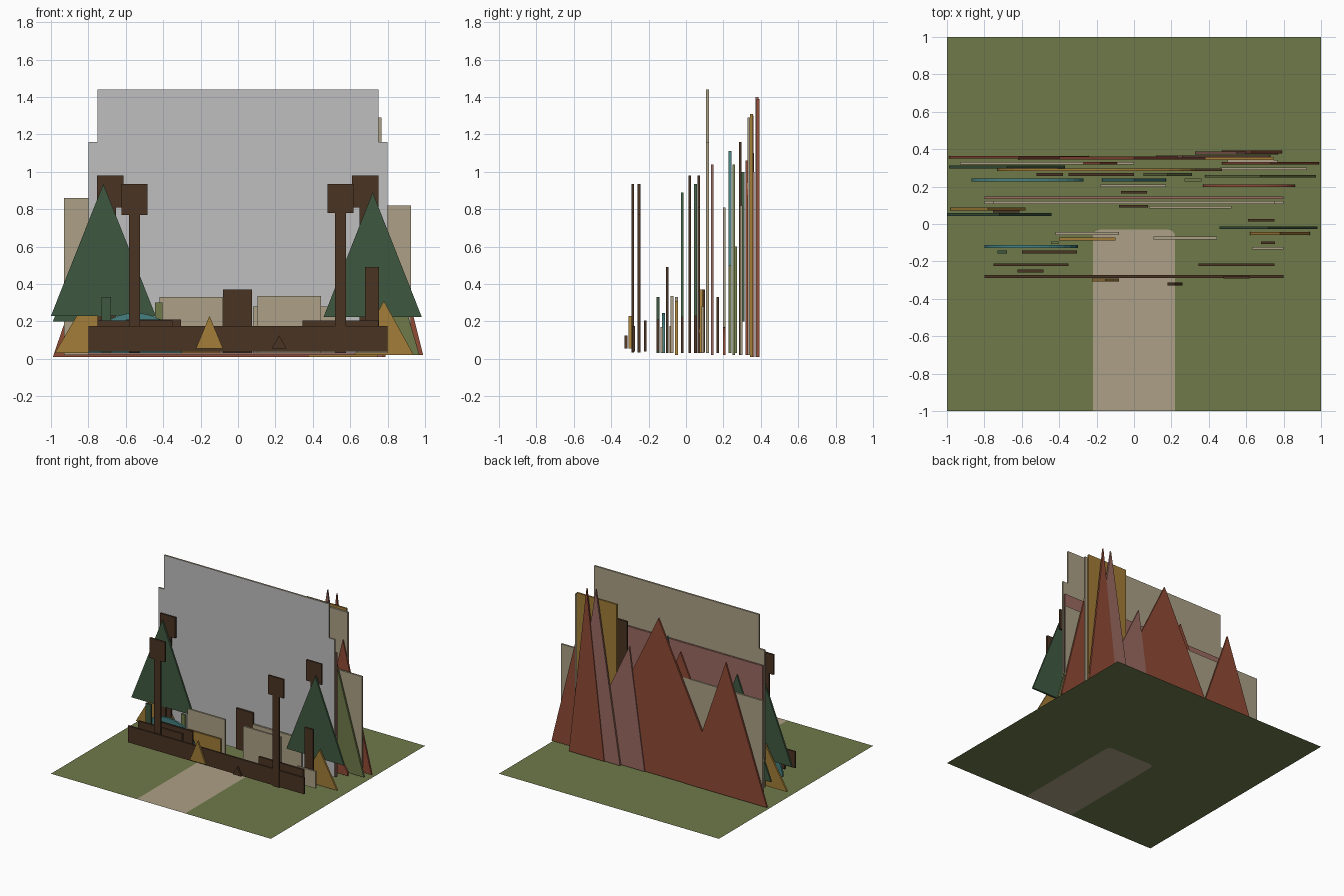
import bpy
import bmesh
import math

default_cube = bpy.data.objects.get("Cube")
if default_cube:
    bpy.data.objects.remove(default_cube, do_unlink=True)

THICK = 0.015


def paint(name, code):
    """Make a flat material from a display colour."""
    channels = [c / 255 for c in bytes.fromhex(code)]
    linear = [((c + 0.055) / 1.055) ** 2.4 for c in channels] + [1.0]
    mat = bpy.data.materials.new(name)
    mat.use_nodes = True
    mat.diffuse_color = linear
    shader = mat.node_tree.nodes["Principled BSDF"]
    shader.inputs["Base Color"].default_value = linear
    shader.inputs["Roughness"].default_value = 1.0
    return mat


TAN = paint("sand tan", "aca086")
GREY = paint("screen grey", "bfbfbf")
BROWN = paint("dark timber", "4a3423")
GREEN = paint("pine green", "3f5940")
GOLD = paint("ochre gold", "a37d38")
TEAL = paint("water teal", "458080")
RED = paint("rust red", "904b36")
PINK = paint("dusty rose", "9a6a60")
OLIVE = paint("grass olive", "6f7a4a")


def finish(name, bm, *materials):
    mesh = bpy.data.meshes.new(name)
    bm.to_mesh(mesh)
    bm.free()
    for mat in materials:
        mesh.materials.append(mat)
    obj = bpy.data.objects.new(name, mesh)
    bpy.context.collection.objects.link(obj)
    return obj


def flat(name, mat, y, outline):
    """Standing cut-out: an outline in x and z, given a thin depth."""
    bm = bmesh.new()
    face = bm.faces.new([bm.verts.new((x, y - THICK / 2, z)) for x, z in outline])
    extruded = bmesh.ops.extrude_face_region(bm, geom=[face])["geom"]
    moved = [v for v in extruded if isinstance(v, bmesh.types.BMVert)]
    bmesh.ops.translate(bm, verts=moved, vec=(0, THICK, 0))
    bmesh.ops.recalc_face_normals(bm, faces=bm.faces)
    return finish(name, bm, mat)


def board(name, mat, y, left, right, low, high):
    return flat(name, mat, y, [(left, low), (right, low), (right, high), (left, high)])


def peak(name, mat, y, left, right, low, high, tip=None):
    tip = (left + right) / 2 if tip is None else tip
    return flat(name, mat, y, [(left, low), (right, low), (tip, high)])


def mound(name, mat, y, left, right, low, high, steps=16):
    centre, radius = (left + right) / 2, (right - left) / 2
    angles = [math.pi * i / steps for i in range(steps + 1)]
    return flat(name, mat, y, [(centre + radius * math.cos(a),
                                low + (high - low) * math.sin(a)) for a in angles])


def tower(name, y, centre, low, neck, high):
    """Lookout made of a square head on a narrow post, as one outline."""
    post, head = 0.03, 0.07
    half = [(post, low), (post, neck), (head, neck), (head, high)]
    outline = [(centre + x, z) for x, z in half]
    outline += [(centre - x, z) for x, z in reversed(half)]
    return flat(name, BROWN, y, outline)


def sheet(name, mat, points):
    bm = bmesh.new()
    bm.faces.new([bm.verts.new((x, y, 0)) for x, y in points])
    bmesh.ops.recalc_face_normals(bm, faces=bm.faces)
    for face in bm.faces:
        if face.normal.z < 0:
            face.normal_flip()
    return finish(name, bm, mat)


# Ground with a round-cornered path fitted into its notch
half_path, path_end, corner = 0.22, -0.03, 0.04
arc = [math.pi / 2 * i / 5 for i in range(6)]
right_edge = [(half_path - corner + corner * math.cos(a),
               path_end - corner + corner * math.sin(a)) for a in arc]
path_line = [(half_path, -1)] + right_edge
path_line += [(-x, y) for x, y in reversed(path_line)]
sheet("path", TAN, path_line)
sheet("ground", OLIVE, [(1, -1), (1, 1), (-1, 1), (-1, -1)] + path_line[::-1])

# Stepped main screen, grey on its front face
screen_half = [(0.8, 0.03), (0.8, 1.16), (0.75, 1.16), (0.75, 1.44)]
screen = flat("main_screen", TAN, 0.115,
              screen_half + [(-x, z) for x, z in reversed(screen_half)])
screen.data.materials.append(GREY)
for poly in screen.data.polygons:
    poly.material_index = 1 if poly.normal.y < -0.9 else 0
board("rose_backing", PINK, 0.14, -0.8, 0.8, 0.02, 1.04)

# Mountain range at the back
peak("rust_spire", RED, 0.385, 0.47, 0.79, 0.01, 1.39)
peak("rose_spire", PINK, 0.379, 0.33, 0.77, 0.01, 1.4)
peak("great_mountain", RED, 0.353, -0.62, 0.62, 0.01, 1.3)
peak("small_mountain", RED, 0.357, -0.99, -0.24, 0.01, 1.1)
peak("rose_mountain", PINK, 0.36, 0.12, 0.73, 0.01, 1.0, tip=0.26)
peak("side_mountain", RED, 0.325, 0.47, 0.99, 0.02, 1.06)

# Buildings behind the screen
board("gold_tower", GOLD, 0.35, 0.38, 0.745, 0.01, 1.31)
board("tall_tan_tower", TAN, 0.335, 0.5, 0.768, 0.02, 1.29)
board("left_tan_wall", TAN, 0.325, -0.93, 0.0, 0.02, 0.86)
peak("tower_roof", RED, 0.325, -0.27, -0.09, 0.86, 1.06)
board("right_tan_wall", TAN, 0.295, 0.46, 0.925, 0.02, 0.82)
mound("gold_hill", GOLD, 0.29, -0.73, 0.34, 0.02, 0.3)
tower("back_lookout", 0.29, 0.4, 0.02, 0.82, 1.16)
board("centre_tan_hall", TAN, 0.205, -0.18, 0.17, 0.02, 0.81)
mound("low_red_mound", RED, 0.205, 0.37, 0.86, 0.02, 0.17)
board("back_door", BROWN, 0.17, -0.07, 0.07, 0.03, 0.33)
board("front_door", BROWN, 0.095, -0.08, 0.075, 0.035, 0.37)

# Planting and huts behind the screen
peak("back_pine", GREEN, 0.305, -0.99, -0.37, 0.2, 1.0)
peak("olive_tree", OLIVE, 0.255, 0.38, 0.97, 0.02, 1.04)
peak("teal_spire", TEAL, 0.235, -0.17, 0.17, 0.03, 1.11)
mound("back_pond", TEAL, 0.235, -0.87, -0.27, 0.03, 0.22)
board("back_olive_post", OLIVE, 0.235, 0.27, 0.36, 0.03, 0.5)
board("back_hut", BROWN, 0.265, -0.52, -0.38, 0.03, 0.5)
board("back_bench", BROWN, 0.265, -0.35, 0.0, 0.03, 0.2)
peak("back_olive_bush", OLIVE, 0.265, 0.05, 0.31, 0.03, 0.6)

# Large pines with trunks
for side, y, middle, spread, low, high in (("left", 0.05, -0.72, 0.28, 0.23, 0.935),
                                           ("right", -0.02, 0.72, 0.262, 0.225, 0.89)):
    peak(side + "_pine", GREEN, y, middle - spread, middle + spread, low, high)
    board(side + "_trunk", BROWN, y, middle - 0.03, middle + 0.03, 0.03, low)

# Four lookouts
tower("left_rear_lookout", 0.068, -0.683, 0.03, 0.81, 0.98)
tower("right_rear_lookout", 0.02, 0.68, 0.03, 0.81, 0.98)
tower("left_front_lookout", -0.252, -0.553, 0.035, 0.77, 0.935)
tower("right_front_lookout", -0.285, 0.548, 0.035, 0.78, 0.935)

# Front fence with raised ends
board("front_fence", BROWN, -0.28, -0.8, 0.8, 0.04, 0.175)
board("left_fence_step", BROWN, -0.218, -0.75, -0.35, 0.04, 0.205)
board("right_fence_step", BROWN, -0.218, 0.345, 0.75, 0.04, 0.205)
peak("gold_tent", GOLD, -0.3, -0.225, -0.08, 0.055, 0.23)
peak("small_dark_tent", BROWN, -0.32, 0.18, 0.26, 0.055, 0.125)

# Left yard
board("green_post", GREEN, -0.15, -0.73, -0.68, 0.03, 0.33)
board("left_bench", BROWN, -0.15, -0.6, -0.305, 0.04, 0.21)
mound("front_pond", TEAL, -0.12, -0.8, -0.3, 0.03, 0.245)
board("olive_post", OLIVE, -0.1, -0.445, -0.405, 0.03, 0.3)
board("gold_counter", GOLD, -0.08, -0.4, -0.1, 0.03, 0.175)
board("left_low_wall", TAN, -0.05, -0.42, -0.08, 0.03, 0.33)
peak("left_gold_tent", GOLD, 0.08, -0.98, -0.58, 0.03, 0.37)

# Right yard
board("right_low_wall", TAN, -0.075, 0.105, 0.445, 0.03, 0.335)
board("middle_low_wall", TAN, 0.09, 0.08, 0.52, 0.03, 0.28)
board("right_hut", BROWN, -0.1, 0.68, 0.755, 0.03, 0.49)
board("right_tan_step", TAN, -0.13, 0.63, 0.8, 0.03, 0.17)
peak("right_gold_tent", GOLD, -0.05, 0.62, 0.94, 0.02, 0.31)
